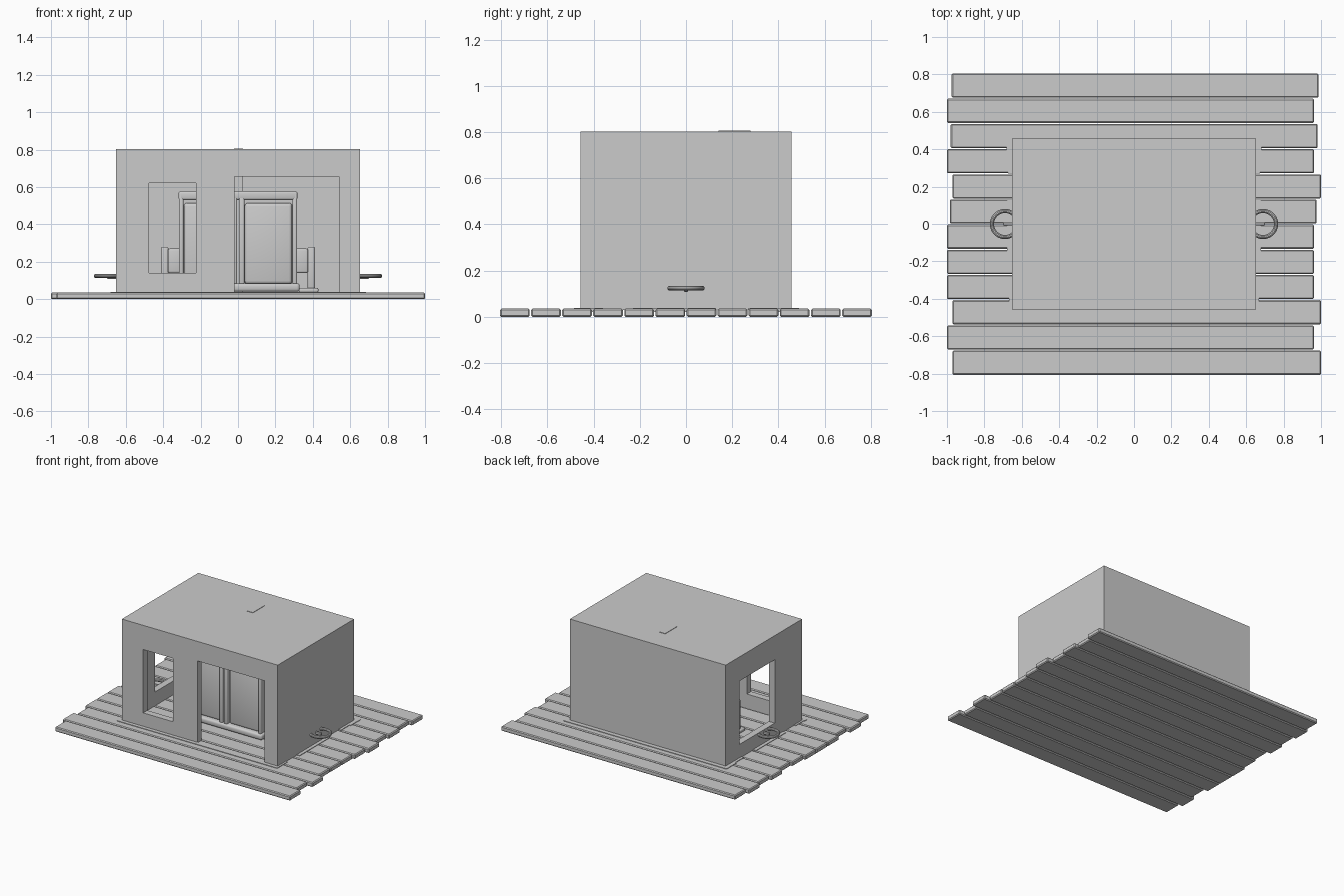
import bpy, bmesh
from mathutils import Vector

cube = bpy.data.objects.get("Cube")
if cube:
    bpy.data.objects.remove(cube, do_unlink=True)

grey = bpy.data.materials.new("plain_grey")
grey.use_nodes = True
tone = (0.6, 0.6, 0.6, 1)
grey.diffuse_color = tone
for node in grey.node_tree.nodes:
    if node.type == 'BSDF_PRINCIPLED':
        node.inputs["Base Color"].default_value = tone


def box(name, x, y, z, bevel=0.0, segments=1):
    """Box from three (low, high) ranges, with optional rounded edges."""
    bm = bmesh.new()
    bmesh.ops.create_cube(bm, size=1)
    for v in bm.verts:
        v.co = Vector([lo + (c + 0.5) * (hi - lo) for c, (lo, hi) in zip(v.co, (x, y, z))])
    if bevel:
        bmesh.ops.bevel(bm, geom=bm.edges[:], offset=bevel, segments=segments,
                        profile=0.5, affect='EDGES')
    mesh = bpy.data.meshes.new(name)
    bm.to_mesh(mesh)
    bm.free()
    mesh.materials.append(grey)
    ob = bpy.data.objects.new(name, mesh)
    bpy.context.collection.objects.link(ob)
    if segments > 1:
        smooth(ob)
    return ob


def smooth(ob):
    bpy.ops.object.select_all(action='DESELECT')
    ob.select_set(True)
    bpy.context.view_layer.objects.active = ob
    bpy.ops.object.shade_smooth_by_angle()


def cut(ob, *ranges):
    """Subtract a box from an object and discard the cutter."""
    cutter = box("cutter", *ranges)
    cutter.hide_render = True
    mod = ob.modifiers.new("opening", 'BOOLEAN')
    mod.operation = 'DIFFERENCE'
    mod.solver = 'EXACT'
    mod.object = cutter
    bpy.context.view_layer.objects.active = ob
    bpy.ops.object.modifier_apply(modifier=mod.name)
    bpy.data.objects.remove(cutter, do_unlink=True)


# Deck of staggered planks, front to back
starts = [-0.97, -1.0, -0.97, -1.0, -1.0, -1.0, -0.985, -0.97, -1.0, -0.98, -1.0, -0.975]
pitch = 0.1347
for i, start in enumerate(starts):
    y = -0.806 + i * pitch
    end = 1.0 if start == -0.97 else start + 1.962
    box("deck_plank", (start, end), (y, y + 0.129), (0, 0.035), 0.006)

# Hollow cabin shell with its doorway and windows
shell = box("cabin_shell", (-0.653, 0.653), (-0.457, 0.457), (0.03, 0.803))
cut(shell, (-0.603, 0.603), (-0.407, 0.407), (-0.1, 0.753))
cut(shell, (-0.02, 0.54), (-0.6, -0.3), (-0.1, 0.655))
cut(shell, (-0.475, -0.225), (-0.6, -0.3), (0.14, 0.62))
cut(shell, (-0.8, -0.5), (-0.13, 0.29), (0.14, 0.62))

# Footing around the cabin
box("footing_back", (-0.675, 0.685), (0.455, 0.49), (0.02, 0.039))
box("footing_front", (-0.675, 0.665), (-0.485, -0.455), (0.02, 0.039))
for side in (-1, 1):
    for lo, hi, reach in ((0.37, 0.49, 0.683), (0.27, 0.37, 0.673),
                          (-0.23, 0.13, 0.678), (-0.485, -0.36, 0.668)):
        box("footing_side", sorted((side * 0.64, side * reach)), (lo, hi), (0.02, 0.039))

# Post whose top shows through the roof
box("roof_post", (-0.022, 0.027), (0.14, 0.28), (0.035, 0.806))

# Cabinet inside: base, body, framed front panels and side supports
box("cabinet_base", (-0.33, 0.33), (-0.19, 0.17), (0.04, 0.085), 0.015, 3)
box("cabinet_body", (-0.30, 0.30), (-0.13, 0.15), (0.08, 0.55))
box("cabinet_top_rail", (-0.318, 0.318), (-0.18, -0.12), (0.53, 0.578), 0.012, 3)
for side in (-1, 1):
    def mirrored(name, inner, outer, y, z, bevel):
        box(name, sorted((side * inner, side * outer)), y, z, bevel, 3)

    mirrored("cabinet_panel", 0.035, 0.29, (-0.16, -0.11), (0.08, 0.515), 0.018)
    mirrored("cabinet_corner_post", 0.292, 0.316, (-0.18, -0.12), (0.08, 0.57), 0.008)
    mirrored("cabinet_inner_post", 0.005, 0.034, (-0.18, -0.12), (0.08, 0.57), 0.008)
    mirrored("side_support", 0.372, 0.412, (-0.07, 0.07), (0.05, 0.28), 0.01)
    mirrored("side_block", 0.295, 0.375, (-0.09, 0.09), (0.14, 0.27), 0.01)
    mirrored("side_foot", 0.325, 0.43, (-0.1, 0.1), (0.036, 0.06), 0.008)

# Carrying rings and their staples
for side in (-1, 1):
    bpy.ops.mesh.primitive_torus_add(location=(side * 0.69, 0, 0.124), major_radius=0.07,
                                     minor_radius=0.011, major_segments=32, minor_segments=10)
    ring = bpy.context.object
    ring.name = "side_ring"
    ring.data.materials.append(grey)
    smooth(ring)
    box("ring_staple", sorted((side * 0.64, side * 0.70)), (-0.008, 0.008), (0.108, 0.128), 0.003)
